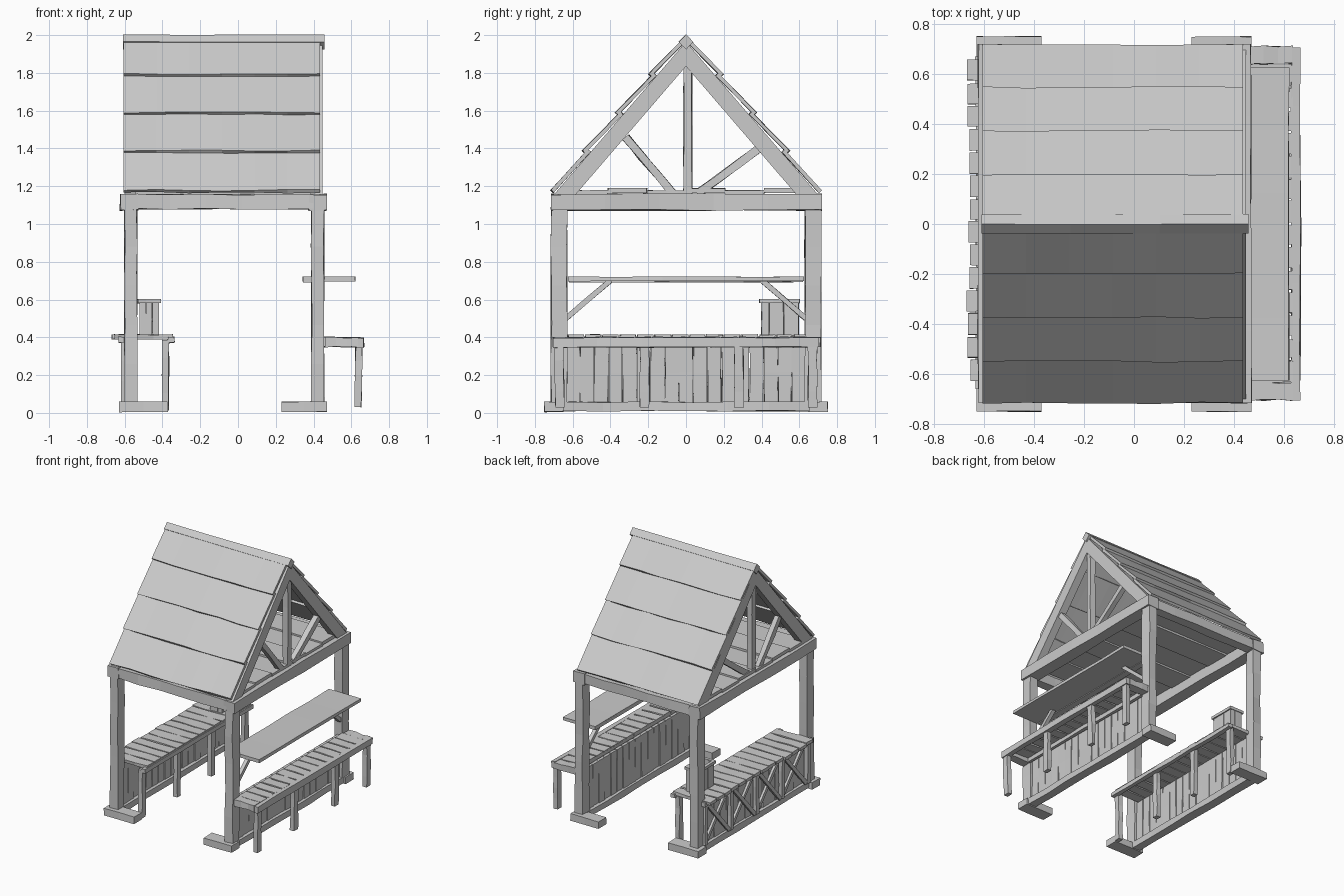
import bpy, bmesh, random
from mathutils import Vector

if "Cube" in bpy.data.objects:
    bpy.data.objects.remove(bpy.data.objects["Cube"])

random.seed(4)


def beam(bm, p0, p1, w, h, up=(0, 0, 1), n=3, wob=0.004):
    """Rough-hewn bar from p0 to p1: w across, h along up, slightly wobbly."""
    p0, p1 = Vector(p0), Vector(p1)
    d = (p1 - p0).normalized()
    side = d.cross(Vector(up)).normalized()
    v = side.cross(d)
    rings = []
    for i in range(n + 1):
        c = p0.lerp(p1, i / n)
        ring = []
        for a, b in ((-1, -1), (1, -1), (1, 1), (-1, 1)):
            j1, j2 = random.uniform(-wob, wob), random.uniform(-wob, wob)
            ring.append(bm.verts.new(c + side * (a * w / 2 + j1) + v * (b * h / 2 + j2 * min(1, h / 0.05))))
        rings.append(ring)
    for r, s in zip(rings, rings[1:]):
        for k in range(4):
            bm.faces.new((r[k], r[(k + 1) % 4], s[(k + 1) % 4], s[k]))
    bm.faces.new(rings[0][::-1])
    bm.faces.new(rings[-1])


def part(name, bars):
    """One object from a list of beam arguments (positional tuple + options)."""
    bm = bmesh.new()
    for args, opts in bars:
        beam(bm, *args, **opts)
    return finish(name, bm)


def finish(name, bm):
    bmesh.ops.recalc_face_normals(bm, faces=bm.faces)
    me = bpy.data.meshes.new(name)
    bm.to_mesh(me)
    bm.free()
    ob = bpy.data.objects.new(name, me)
    bpy.context.collection.objects.link(ob)
    return ob


def B(*args, **opts):
    return args, opts


def spread(a, b, n):
    """n cells between a and b as (centre, width)."""
    w = (b - a) / n
    return [(a + (i + 0.5) * w, w) for i in range(n)]


XL, XR, PY = -0.568, 0.422, 0.672

# Posts, feet and ground sills
part("posts", [B((x, s * PY, 0.05), (x, s * PY, 1.09), 0.085, 0.066, (1, 0, 0), n=5)
               for x in (XL, XR) for s in (-1, 1)])
part("feet", [B((a, s * 0.70, 0.032), (b, s * 0.70, 0.032), 0.10, 0.054, n=2, wob=0.002)
              for a, b in ((-0.63, -0.37), (0.23, 0.47)) for s in (-1, 1)])
part("sills", [B((x, -0.66, 0.034), (x, 0.66, 0.034), 0.07, 0.048, n=6) for x in (XL, XR)])

# Top frame
part("side_plates", [B((x, -0.715, 1.115), (x, 0.72, 1.115), 0.095, 0.085, n=5) for x in (-0.577, XR)])
part("cross_beams", [B((-0.55, s * 0.675, 1.117), (0.40, s * 0.675, 1.117), 0.075, 0.075, n=5)
                     for s in (-1, 1)])

# Loft floor boards
part("loft_floor", [B((-0.60, y, 1.165 + 0.012 * (i % 2)), (0.435, y, 1.165 + 0.012 * (i % 2)),
                      w * 0.99, 0.026, n=4, wob=0.003)
                    for i, (y, w) in enumerate(spread(-0.62, 0.62, 6))])

# Gable trusses: A-shaped rafters with king post and struts
for label, x0, x1 in (("left", -0.60, -0.54), ("right", 0.385, 0.447)):
    bm = bmesh.new()
    prof = [(-0.70, 1.155), (0, 1.965), (0.70, 1.155), (0.585, 1.155), (0, 1.835), (-0.585, 1.155)]
    r0 = [bm.verts.new((x0, y, z)) for y, z in prof]
    r1 = [bm.verts.new((x1, y, z)) for y, z in prof]
    for i in range(6):
        j = (i + 1) % 6
        bm.faces.new((r0[i], r0[j], r1[j], r1[i]))
    for r in (r0, r1):
        bm.faces.new((r[0], r[1], r[4], r[5]))
        bm.faces.new((r[1], r[2], r[3], r[4]))
    finish(label + "_rafters", bm)
    xm = (x0 + x1) / 2
    part(label + "_truss_braces",
         [B((xm, 0.01, 1.15), (xm, 0.01, 1.85), 0.045, 0.045, (1, 0, 0)),
          B((xm, 0.06, 1.16), (xm, 0.40, 1.41), 0.04, 0.04, (1, 0, 0)),
          B((xm, -0.06, 1.15), (xm, -0.32, 1.46), 0.04, 0.04, (1, 0, 0))])

# Overlapping roof boards and diamond ridge beam
eave, ridge = Vector((0, 0.70, 1.165)), Vector((0, 0, 1.975))
bars = []
for s in (-1, 1):
    for i in range(4):
        lo = eave.lerp(ridge, i * 0.25)
        hi = eave.lerp(ridge, min(1, i * 0.25 + 0.27))
        out = Vector((0, 0.757, 0.654))
        lo, hi = lo + out * (0.022 if i else 0.012), hi + out * 0.004
        m, run = (lo + hi) / 2, hi - lo
        up = Vector((0, -run.z, run.y)) * -1
        m.y, up.y = m.y * s, up.y * s
        bars.append(B((-0.605, m.y, m.z), (0.435, m.y, m.z), run.length, 0.02, up, n=6, wob=0.005))
part("roof_boards", bars)
part("ridge_beam", [B((-0.61, 0, 1.963), (0.458, 0, 1.963), 0.055, 0.055, (0, 1, 1), n=3, wob=0.002)])

# Low plank walls between the posts
for label, x in (("left", XL), ("right", XR)):
    part(label + "_wall_planks", [B((x + random.uniform(-0.004, 0.004), y, 0.045), (x, y, 0.385),
                                    w * random.uniform(0.9, 0.98), 0.024, (1, 0, 0), n=2, wob=0.003)
                                  for y, w in spread(-0.635, 0.635, 17)])

# Crossed bracing on the outside of the left wall
bays = spread(-0.63, 0.63, 4)
bars = [B((-0.603, -0.63 + 0.315 * i, 0.06), (-0.603, -0.63 + 0.315 * i, 0.385), 0.035, 0.03, (1, 0, 0))
        for i in range(5)]
for y, w in bays:
    for s in (-1, 1):
        bars.append(B((-0.598 - 0.008 * s, y - s * w * 0.43, 0.065), (-0.598 - 0.008 * s, y + s * w * 0.43, 0.37),
                      0.028, 0.018, (1, 0, 0), wob=0.002))
part("left_cross_braces", bars)

# Right bench: frame, seat slats and legs
part("right_bench_frame",
     [B((0.648, -0.705, 0.373), (0.648, 0.705, 0.373), 0.036, 0.052, n=6),
      B((0.46, -0.67, 0.374), (0.635, -0.67, 0.374), 0.07, 0.05),
      B((0.46, 0.675, 0.374), (0.635, 0.675, 0.374), 0.07, 0.05),
      B((0.462, -0.64, 0.373), (0.462, 0.64, 0.373), 0.025, 0.048, n=6)])
part("right_bench_slats", [B((0.45, y, 0.392), (0.635, y, 0.388), w * random.uniform(0.84, 0.97), 0.022, n=2)
                           for y, w in spread(-0.635, 0.64, 14)])
part("right_bench_legs", [B((0.636, y, 0.03), (0.64, y, 0.36), 0.048, 0.035, (1, 0, 0), n=4)
                          for y in (-0.67, -0.22, 0.28, 0.67)])

# Left bench reaching inward, slats poking out past the wall
part("left_bench_slats", [B((-0.662 + random.uniform(-0.008, 0.01), y, 0.402), (-0.345, y, 0.402),
                            w * random.uniform(0.86, 0.97), 0.025, n=3)
                          for y, w in spread(-0.63, 0.66, 14)])
part("left_bench_rails", [B((x, -0.66, 0.388), (x, 0.67, 0.388), 0.035, 0.03, n=6)
                          for x in (-0.355, -0.615)])
part("left_bench_legs", [B((-0.385, y, 0.012), (-0.383, y, 0.385), 0.045, 0.035, (1, 0, 0), n=4)
                         for y in (-0.63, -0.20, 0.22, 0.63)])

# Slatted crate on the left bench
bars = []
for x in (-0.515, -0.425):
    bars += [B((x, y, 0.41), (x, y, 0.595), w * 0.94, 0.014, (1, 0, 0), n=1, wob=0.002)
             for y, w in spread(0.40, 0.595, 5)]
for y in (0.405, 0.59):
    bars += [B((x, y, 0.41), (x, y, 0.595), w * 0.94, 0.014, (0, 1, 0), n=1, wob=0.002)
             for x, w in spread(-0.515, -0.425, 3)]
part("crate_slats", bars)
part("crate_rim", [B((x, 0.39, 0.592), (x, 0.602, 0.592), 0.024, 0.022, wob=0.002) for x in (-0.52, -0.42)]
     + [B((-0.52, y, 0.592), (-0.42, y, 0.592), 0.022, 0.022, wob=0.002) for y in (0.40, 0.592)])

# Serving shelf with diagonal brackets
part("shelf_top", [B((0.482, -0.625, 0.709), (0.482, 0.625, 0.709), 0.275, 0.024, n=5, wob=0.003)])
part("shelf_edge", [B((0.37, -0.62, 0.703), (0.37, 0.62, 0.703), 0.05, 0.024, n=4, wob=0.002)])
part("shelf_brackets", [B((0.43, s * 0.635, 0.50), (0.43, s * 0.40, 0.702), 0.028, 0.03, (1, 0, 0), n=2, wob=0.002)
                        for s in (-1, 1)])
